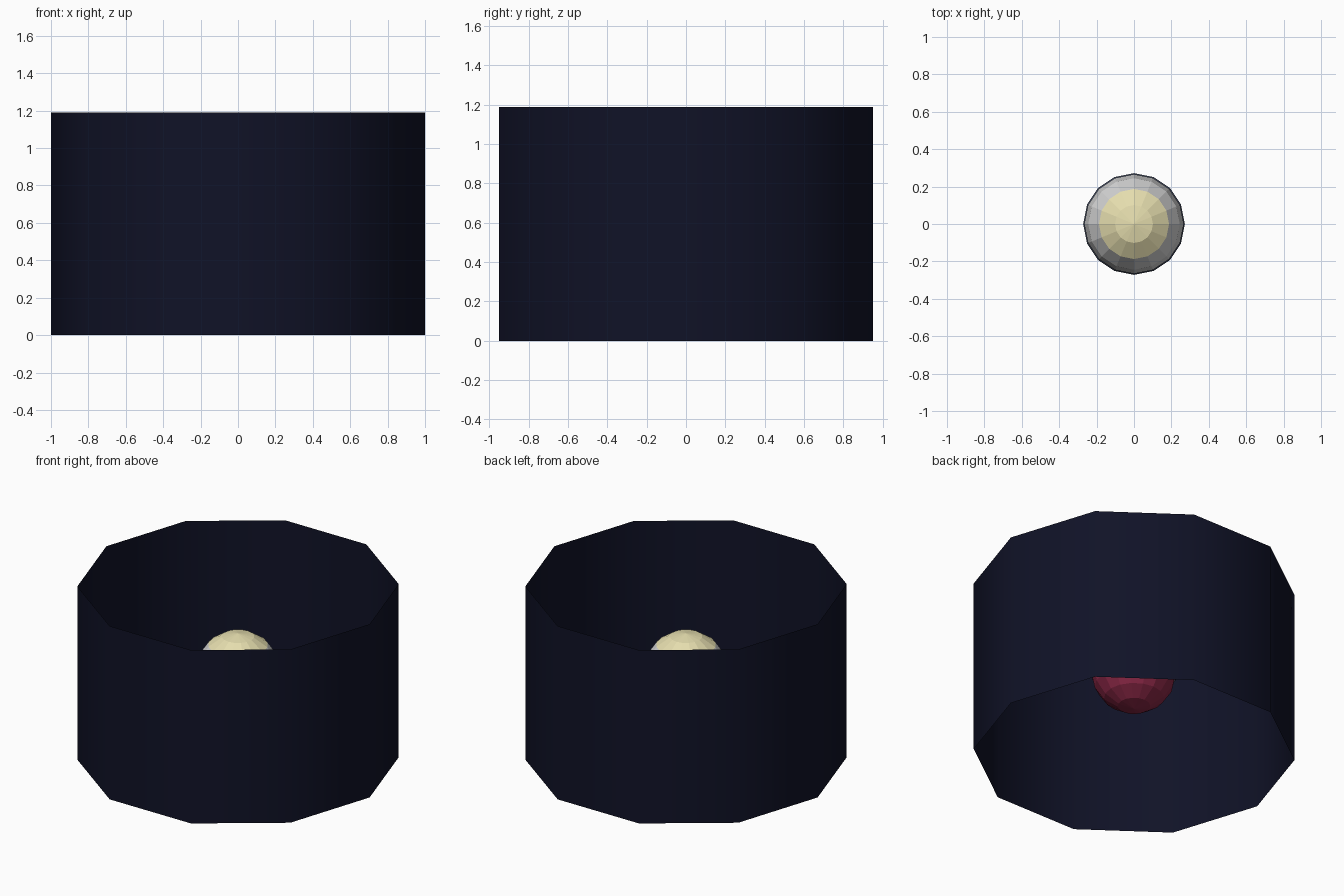
import bpy, bmesh, math

if "Cube" in bpy.data.objects:
    bpy.data.objects.remove(bpy.data.objects["Cube"])

def material(name, rgb):
    m = bpy.data.materials.new(name)
    m.diffuse_color = (*rgb, 1.0)
    m.use_nodes = True
    m.node_tree.nodes["Principled BSDF"].inputs["Base Color"].default_value = m.diffuse_color
    return m

navy = material("dark navy", (0.005, 0.006, 0.020))
cream = material("cream", (0.78, 0.72, 0.42))
grey = material("light grey", (0.66, 0.66, 0.66))
red = material("deep red", (0.25, 0.02, 0.06))
slate = material("slate blue", (0.06, 0.075, 0.12))

def revolve(name, profile, sides, mats, rule=lambda z: 0, smooth=False):
    """Spin (radius, z) points about z; zero radius makes a pole."""
    bm = bmesh.new()
    rings = []
    for r, z in profile:
        n = sides if r > 1e-5 else 1
        rings.append([bm.verts.new((r * math.cos(2 * math.pi * i / sides),
                                    r * math.sin(2 * math.pi * i / sides), z)) for i in range(n)])
    for a, b in zip(rings, rings[1:]):
        for i in range(sides):
            j = (i + 1) % sides
            quad = [a[i % len(a)], a[j % len(a)], b[j % len(b)], b[i % len(b)]]
            f = bm.faces.new(list(dict.fromkeys(quad)))
            f.smooth = smooth
            f.material_index = rule(f.calc_center_median().z)
    me = bpy.data.meshes.new(name)
    bm.to_mesh(me)
    bm.free()
    for m in mats:
        me.materials.append(m)
    ob = bpy.data.objects.new(name, me)
    bpy.context.collection.objects.link(ob)
    return ob

# Open ten-sided surrounding wall
revolve("outer_wall", [(1, 0), (1, 1.19)], 10, [navy], smooth=True)

# Ball in the middle: red underside, pale shoulder, cream cap
R, CZ = 0.265, 0.595
ball = [(R * math.sin(math.pi * k / 8), CZ - R * math.cos(math.pi * k / 8)) for k in range(9)]
revolve("ball", ball, 16, [red, grey, cream],
        rule=lambda z: 0 if z < CZ else (1 if z < CZ + 0.18 else 2))

# Thin band around the middle of the ball
revolve("ball_band", [(0.264, CZ - 0.025), (0.272, CZ - 0.015),
                      (0.272, CZ + 0.015), (0.264, CZ + 0.025)], 16, [slate])
